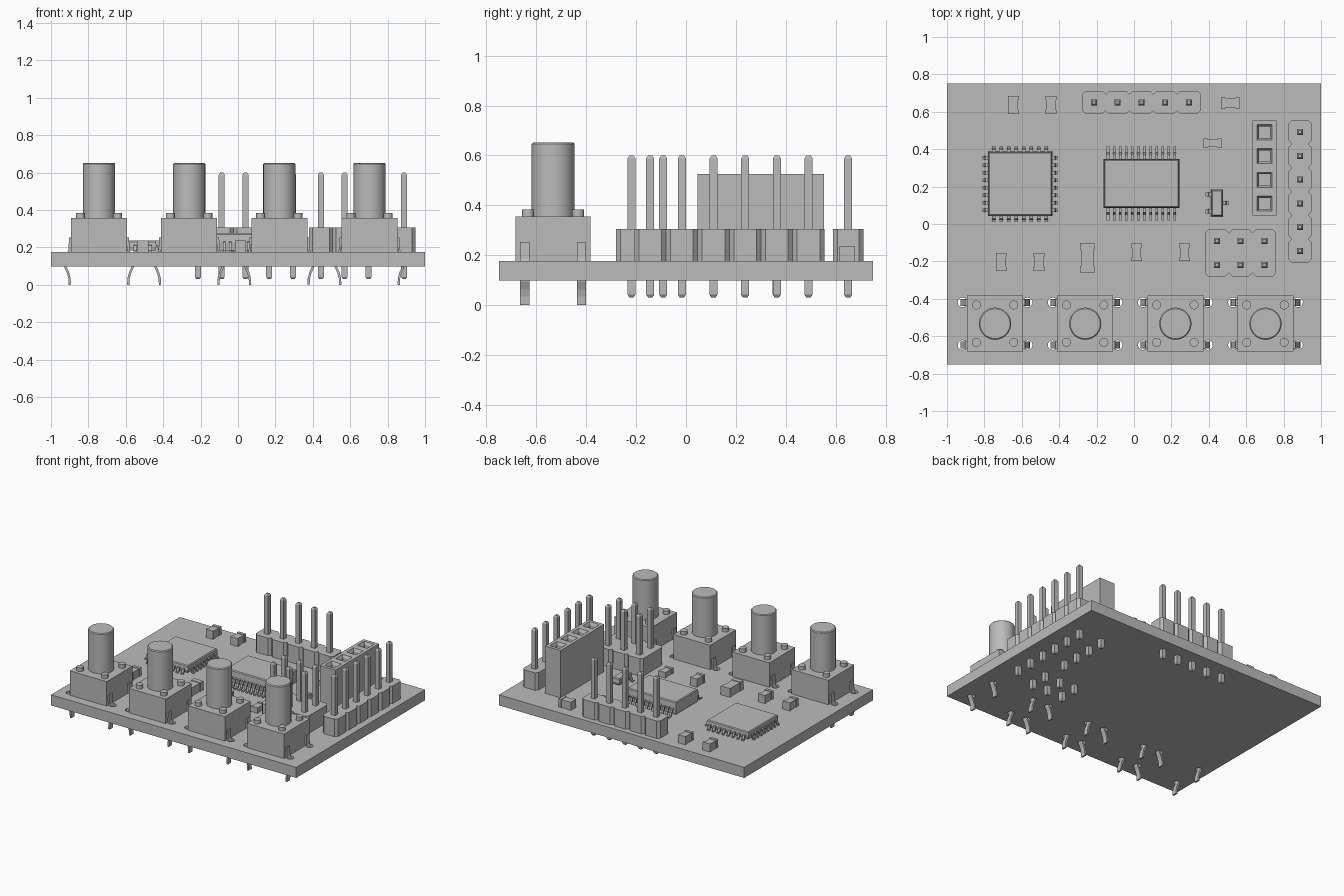
import bpy, bmesh, math
from mathutils import Matrix, Vector

default = bpy.data.objects.get("Cube")
if default:
    bpy.data.objects.remove(default)

GREY = bpy.data.materials.new("plain grey")
GREY.use_nodes = True
GREY.diffuse_color = (0.5, 0.5, 0.5, 1)
GREY.node_tree.nodes["Principled BSDF"].inputs["Base Color"].default_value = (0.5, 0.5, 0.5, 1)

TOP, BOTTOM = 0.176, 0.098   # board surfaces
PITCH = 0.127                # header pin spacing


def finish(name, bm, loc=(0, 0, 0), turn=0.0, smooth=False):
    """Turn a bmesh into a named object."""
    bmesh.ops.recalc_face_normals(bm, faces=bm.faces)
    mesh = bpy.data.meshes.new(name)
    bm.to_mesh(mesh)
    bm.free()
    mesh.materials.append(GREY)
    if smooth:
        mesh.shade_smooth()
        mesh.set_sharp_from_angle(angle=math.radians(35))
    obj = bpy.data.objects.new(name, mesh)
    obj.location = loc
    obj.rotation_euler.z = turn
    bpy.context.scene.collection.objects.link(obj)
    return obj


def loft(bm, rings):
    """Closed solid through a list of equal-length vertex rings."""
    rows = [[bm.verts.new(p) for p in ring] for ring in rings]
    n = len(rows[0])
    for a, b in zip(rows, rows[1:]):
        for i in range(n):
            j = (i + 1) % n
            bm.faces.new((a[i], a[j], b[j], b[i]))
    bm.faces.new(rows[0][::-1])
    bm.faces.new(rows[-1])


def prism(bm, outline, z0, z1):
    loft(bm, [[(x, y, z) for x, y in outline] for z in (z0, z1)])


def rect(w, d, x=0, y=0):
    return [(x - w / 2, y - d / 2), (x + w / 2, y - d / 2),
            (x + w / 2, y + d / 2), (x - w / 2, y + d / 2)]


def box(bm, w, d, z0, z1, x=0, y=0):
    prism(bm, rect(w, d, x, y), z0, z1)


def cylinder(bm, x, y, r, z0, z1, seg=32, lip=0.0):
    """Upright cylinder with an optional bevelled rim."""
    levels = [(r, z0), (r, z1 - lip), (r - lip, z1)] if lip else [(r, z0), (r, z1)]
    loft(bm, [[(x + q * math.cos(math.tau * i / seg), y + q * math.sin(math.tau * i / seg), z)
               for i in range(seg)] for q, z in levels])


def ribbon(bm, path, width, thick, place=Matrix()):
    """Bent metal strip following a path in the local xz plane."""
    pts = [Vector((x, 0, z)) for x, z in path]
    rings = []
    for i, p in enumerate(pts):
        t = (pts[min(i + 1, len(pts) - 1)] - pts[max(i - 1, 0)]).normalized()
        n = Vector((-t.z, 0, t.x)) * thick / 2
        s = Vector((0, width / 2, 0))
        rings.append([place @ q for q in (p - n - s, p + n - s, p + n + s, p - n + s)])
    loft(bm, rings)


def pin(bm, x, y, z0, z1, half=0.016, tip=0.012):
    """Square pin with tapered ends."""
    levels = [(half / 2, z0), (half, z0 + tip), (half, z1 - tip), (half / 2, z1)]
    loft(bm, [[(px, py, z) for px, py in rect(2 * h, 2 * h, x, y)] for h, z in levels])


def pin_header(name, loc, columns, rows=1, turn=0.0):
    """Notched strip body with through pins, running along local x."""
    w, c, h = rows * PITCH / 2 - 0.002, 0.018, PITCH / 2
    centres = [(i - (columns - 1) / 2) * PITCH for i in range(columns)]
    side = [(-columns * h, -w + c)]
    for x in centres:
        side += [(x - h + c, -w), (x + h - c, -w), (x + h, -w + c)]
    bm = bmesh.new()
    prism(bm, side + [(-x, -y) for x, y in side], TOP, 0.305)
    finish(name + "_body", bm, (*loc, 0), turn)
    bm = bmesh.new()
    for x in centres:
        for r in range(rows):
            pin(bm, x, (r - (rows - 1) / 2) * PITCH, 0.03, 0.6)
    finish(name + "_pins", bm, (*loc, 0), turn)


def chip(name, loc, w, d, height, lead_path, count, pitch, sides, lead_width):
    """Moulded package with bent leads on the chosen sides (angle, reach offset)."""
    bm = bmesh.new()
    levels = [(0.012, TOP + 0.008), (0, TOP + height / 2), (0.005, TOP + height - 0.006),
              (0.016, TOP + height)]
    loft(bm, [[(x, y, z) for x, y in rect(w - s, d - s)] for s, z in levels])
    finish(name + "_body", bm, (*loc, 0))
    bm = bmesh.new()
    for angle in sides:
        for i in range(count):
            place = (Matrix.Rotation(angle, 4, 'Z')
                     @ Matrix.Translation((0, (i - (count - 1) / 2) * pitch, 0)))
            ribbon(bm, lead_path, lead_width, 0.009, place)
    finish(name + "_leads", bm, (*loc, 0))


def chip_part(name, loc, w, d, height):
    """Small two-terminal part, ends along its longer side."""
    bm = bmesh.new()
    long, short = max(w, d), min(w, d)
    end = long * 0.22
    box(bm, long - 2 * end, short - 0.008, TOP, TOP + height - 0.004)
    for s in (-1, 1):
        box(bm, end, short, TOP, TOP + height, x=s * (long - end) / 2)
    finish(name, bm, (*loc, 0), math.pi / 2 if d > w else 0)


# Board with round holes for the switch legs
BUTTON_X = [-0.743 + 0.482 * i for i in range(4)]
BUTTON_Y, LEG_Y = -0.533, 0.114
bm = bmesh.new()
box(bm, 2.0, 1.5, BOTTOM, TOP)
board = finish("circuit_board", bm)
bm = bmesh.new()
for bx in BUTTON_X:
    for sx in (-1, 1):
        for sy in (-1, 1):
            cylinder(bm, bx + sx * 0.174, BUTTON_Y + sy * LEG_Y, 0.026, 0.05, 0.22, 16)
cutter = finish("hole_cutter", bm)
cutter.hide_render = True
mod = board.modifiers.new("holes", 'BOOLEAN')
mod.operation, mod.solver, mod.object = 'DIFFERENCE', 'EXACT', cutter
bpy.context.view_layer.update()
drilled = bpy.data.meshes.new_from_object(
    board.evaluated_get(bpy.context.evaluated_depsgraph_get()))
board.modifiers.clear()
board.data = drilled
bpy.data.objects.remove(cutter)

# Push switches
LEG = [(0.154, 0.252), (0.158, 0.185), (0.179, 0.13), (0.180, 0.095),
       (0.166, 0.065), (0.158, 0.035), (0.156, 0.0)]
for n, bx in enumerate(BUTTON_X, 1):
    loc = (bx, BUTTON_Y, 0)
    bm = bmesh.new()
    box(bm, 0.3, 0.3, TOP, 0.356)
    for sx in (-1, 1):
        for sy in (-1, 1):
            cylinder(bm, sx * 0.1, sy * 0.1, 0.024, 0.35, 0.383, 16)
    finish(f"switch_{n}_body", bm, loc, smooth=True)
    bm = bmesh.new()
    cylinder(bm, 0, 0, 0.086, 0.35, 0.652, 40, lip=0.006)
    finish(f"switch_{n}_cap", bm, loc, smooth=True)
    bm = bmesh.new()
    for turn in (0, math.pi):
        for sy in (-1, 1):
            ribbon(bm, LEG, 0.037, 0.012,
                   Matrix.Rotation(turn, 4, 'Z') @ Matrix.Translation((0, sy * LEG_Y, 0)))
    finish(f"switch_{n}_legs", bm, loc)

# Pin headers
pin_header("back_header", (0.04, 0.65), 5)
pin_header("side_header", (0.888, 0.174), 6, turn=math.pi / 2)
pin_header("double_header", (0.57, -0.155), 3, rows=2)

# Socket strip with funnel-shaped openings
SOCKET = (0.698, 0.3, 0)
bm = bmesh.new()
box(bm, 4 * PITCH, PITCH, TOP, 0.525)
for i in (-1, 0, 1):
    bmesh.ops.bisect_plane(bm, geom=bm.verts[:] + bm.edges[:] + bm.faces[:],
                           plane_co=(i * PITCH, 0, 0), plane_no=(1, 0, 0))
bmesh.ops.recalc_face_normals(bm, faces=bm.faces)
bm.normal_update()
openings = [f for f in bm.faces if f.normal.z > 0.9]
for thickness, depth in ((0.033, 0), (0.014, -0.02), (0.001, -0.15)):
    bmesh.ops.inset_individual(bm, faces=openings, thickness=thickness, depth=depth)
finish("socket_strip", bm, SOCKET, math.pi / 2)
bm = bmesh.new()
for i in range(4):
    pin(bm, (i - 1.5) * PITCH, 0, 0.03, 0.22)
finish("socket_strip_pins", bm, SOCKET, math.pi / 2)

# Chips
QUARTER = math.pi / 2
chip("square_chip", (-0.609, 0.214), 0.345, 0.345, 0.06,
     [(0.165, 0.208), (0.182, 0.208), (0.188, 0.182), (0.2, 0.181)],
     8, 0.04, [i * QUARTER for i in range(4)], 0.018)
chip("long_chip", (0.04, 0.216), 0.405, 0.262, 0.1,
     [(0.125, 0.226), (0.15, 0.226), (0.163, 0.182), (0.197, 0.181)],
     12, 0.0325, [QUARTER, -QUARTER], 0.014)
SMALL_LEAD = [(0.025, 0.205), (0.042, 0.205), (0.047, 0.182), (0.063, 0.181)]
chip("transistor", (0.445, 0.113), 0.064, 0.144, 0.055, SMALL_LEAD, 1, 0, [0], 0.022)
bm = bmesh.new()
for y in (-0.045, 0.045):
    ribbon(bm, SMALL_LEAD, 0.022, 0.009,
           Matrix.Rotation(math.pi, 4, 'Z') @ Matrix.Translation((0, y, 0)))
finish("transistor_left_leads", bm, (0.445, 0.113, 0))

# Small surface parts
chip_part("back_capacitor_1", (-0.645, 0.636), 0.06, 0.095, 0.06)
chip_part("back_capacitor_2", (-0.444, 0.636), 0.06, 0.095, 0.06)
chip_part("back_capacitor_3", (0.515, 0.647), 0.1, 0.062, 0.06)
chip_part("back_resistor", (0.42, 0.432), 0.096, 0.05, 0.03)
chip_part("front_capacitor_1", (-0.71, -0.203), 0.058, 0.098, 0.06)
chip_part("front_capacitor_2", (-0.508, -0.203), 0.058, 0.098, 0.06)
chip_part("large_capacitor", (-0.25, -0.18), 0.075, 0.158, 0.065)
chip_part("front_capacitor_3", (0.013, -0.152), 0.058, 0.094, 0.06)
chip_part("indicator_lamp", (0.27, -0.152), 0.058, 0.094, 0.04)
